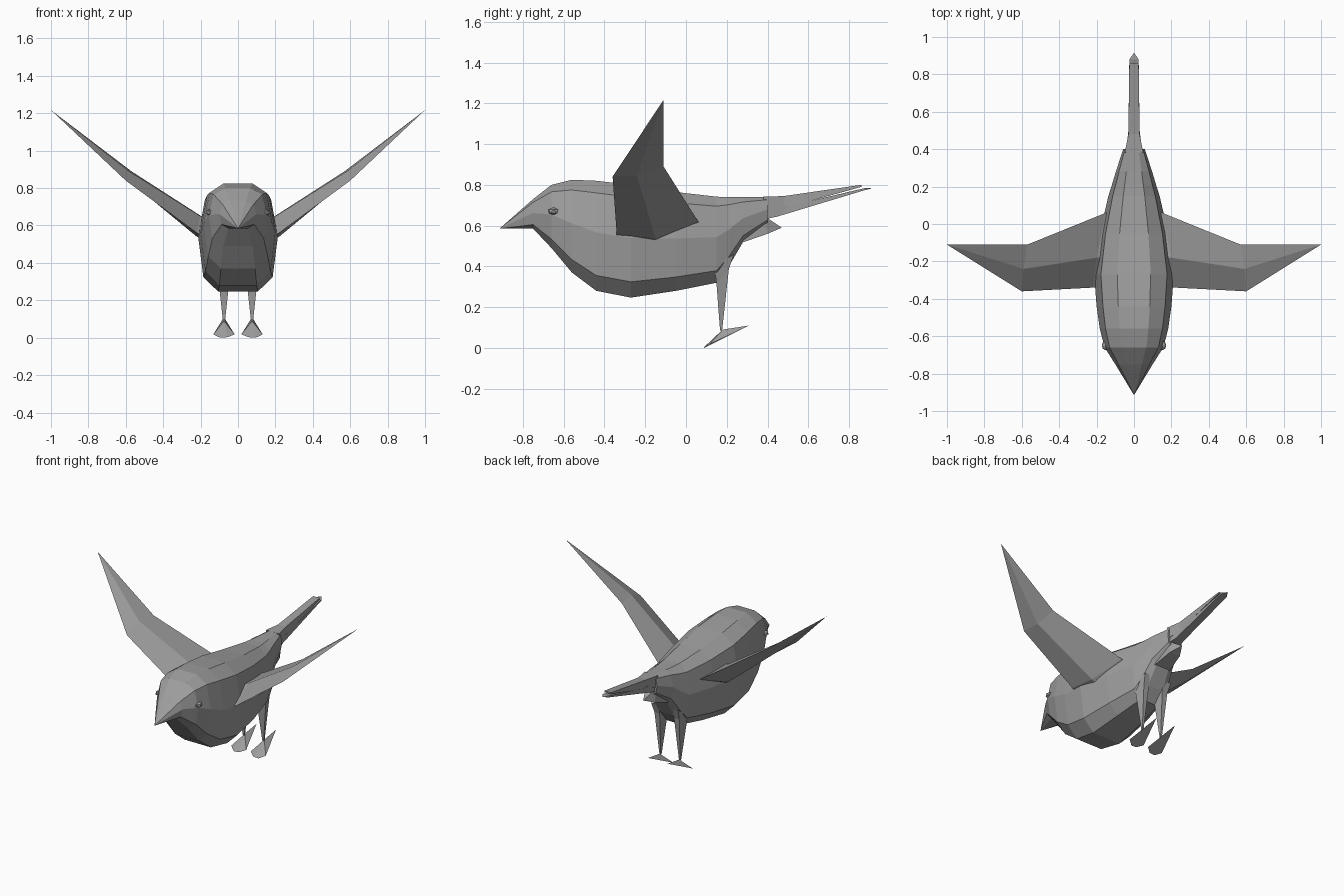
import bpy, bmesh
from mathutils import Matrix

# Dark grey finish for the whole bird
GREY = bpy.data.materials.new("dark_grey")
GREY.diffuse_color = (0.34, 0.34, 0.34, 1)


def finish(name, bm, mirror=False):
    bmesh.ops.recalc_face_normals(bm, faces=bm.faces)
    me = bpy.data.meshes.new(name)
    bm.to_mesh(me)
    bm.free()
    me.materials.append(GREY)
    ob = bpy.data.objects.new(name, me)
    bpy.context.collection.objects.link(ob)
    if mirror:
        ob.modifiers.new("mirror", 'MIRROR').use_axis[0] = True
    return ob


def loft(name, rings, mirror=False):
    """Skin rings of points; a ring of one point makes a tip."""
    bm = bmesh.new()
    vs = [[bm.verts.new(p) for p in r] for r in rings]
    for a, b in zip(vs, vs[1:]):
        n = max(len(a), len(b))
        for i in range(n):
            j = (i + 1) % n
            if len(a) == 1:
                bm.faces.new((a[0], b[i], b[j]))
            elif len(b) == 1:
                bm.faces.new((a[i], a[j], b[0]))
            else:
                bm.faces.new((a[i], a[j], b[j], b[i]))
    for r in (vs[0], vs[-1]):
        if len(r) > 2:
            bm.faces.new(r)
    return finish(name, bm, mirror)


def box_ring(y_top, y_bot, w, top, bot):
    return [(-w, y_bot, bot), (w, y_bot, bot), (w, y_top, top), (-w, y_top, top)]


# Body and beak: faceted sections along the length (y, top, bottom, half width)
SECTION = [(0.42, 1), (0.83, 0.89), (1, 0.53), (0.87, 0.14), (0.5, 0)]
SECTION += [(-x, z) for x, z in reversed(SECTION)]
stations = [
    (-0.75, 0.73, 0.585, 0.10), (-0.66, 0.80, 0.49, 0.157),
    (-0.56, 0.825, 0.37, 0.183), (-0.44, 0.82, 0.28, 0.20),
    (-0.27, 0.80, 0.247, 0.213), (-0.05, 0.765, 0.28, 0.183),
    (0.15, 0.742, 0.32, 0.137), (0.21, 0.74, 0.40, 0.118),
    (0.28, 0.74, 0.52, 0.097), (0.40, 0.742, 0.61, 0.058)]
rings = [[(0, -0.915, 0.585)]]
for y, top, bot, w in stations:
    rings.append([(x * w, y, bot + z * (top - bot)) for x, z in SECTION])
loft("body", rings)

# Undertail wedge
loft("undertail", [box_ring(0.27, 0.27, 0.06, 0.66, 0.515),
                   box_ring(0.38, 0.40, 0.04, 0.65, 0.56),
                   [(0, 0.47, 0.59)]])

# Tail: two stacked feathers with a narrow slot between them
loft("upper_tail", [box_ring(0.38, 0.38, 0.05, 0.742, 0.66),
                    box_ring(0.48, 0.48, 0.03, 0.745, 0.685),
                    box_ring(0.86, 0.86, 0.025, 0.80, 0.79)])
loft("lower_tail", [box_ring(0.36, 0.38, 0.045, 0.70, 0.63),
                    box_ring(0.50, 0.45, 0.03, 0.695, 0.645),
                    box_ring(0.88, 0.88, 0.025, 0.785, 0.775),
                    [(0, 0.915, 0.783)]])

# Wings: diamond section at root and elbow, then the tip
loft("wings", [
    [(0.15, -0.34, 0.53), (0.17, -0.15, 0.52), (0.10, 0.08, 0.60), (0.14, -0.18, 0.63)],
    [(0.22, -0.34, 0.56), (0.22, -0.15, 0.54), (0.15, 0.06, 0.62), (0.20, -0.18, 0.65)],
    [(0.60, -0.36, 0.84), (0.59, -0.24, 0.845), (0.57, -0.11, 0.89), (0.59, -0.24, 0.895)],
    [(1.0, -0.11, 1.217)]], mirror=True)

# Legs: tapered shanks
loft("legs", [
    [(0.035, 0.14, 0.40), (0.115, 0.14, 0.40), (0.105, 0.235, 0.46), (0.045, 0.235, 0.46)],
    [(0.045, 0.15, 0.31), (0.105, 0.15, 0.31), (0.095, 0.21, 0.385), (0.055, 0.21, 0.385)],
    [(0.070, 0.167, 0.085), (0.080, 0.167, 0.085), (0.080, 0.177, 0.085), (0.070, 0.177, 0.085)]],
    mirror=True)

# Feet: ridged kites pointing up behind
loft("feet", [
    [(0.075, 0.18, 0.09)],
    [(0.018, 0.115, 0.018), (0.055, 0.088, 0.003), (0.095, 0.088, 0.0),
     (0.132, 0.115, 0.018), (0.075, 0.31, 0.11)]], mirror=True)

# Eyes: slightly flattened beads
bm = bmesh.new()
bmesh.ops.create_icosphere(
    bm, subdivisions=1, radius=0.025,
    matrix=Matrix.Translation((0.15, -0.65, 0.67)) @ Matrix.Diagonal((1, 1.1, 0.8, 1)))
finish("eyes", bm, mirror=True)
